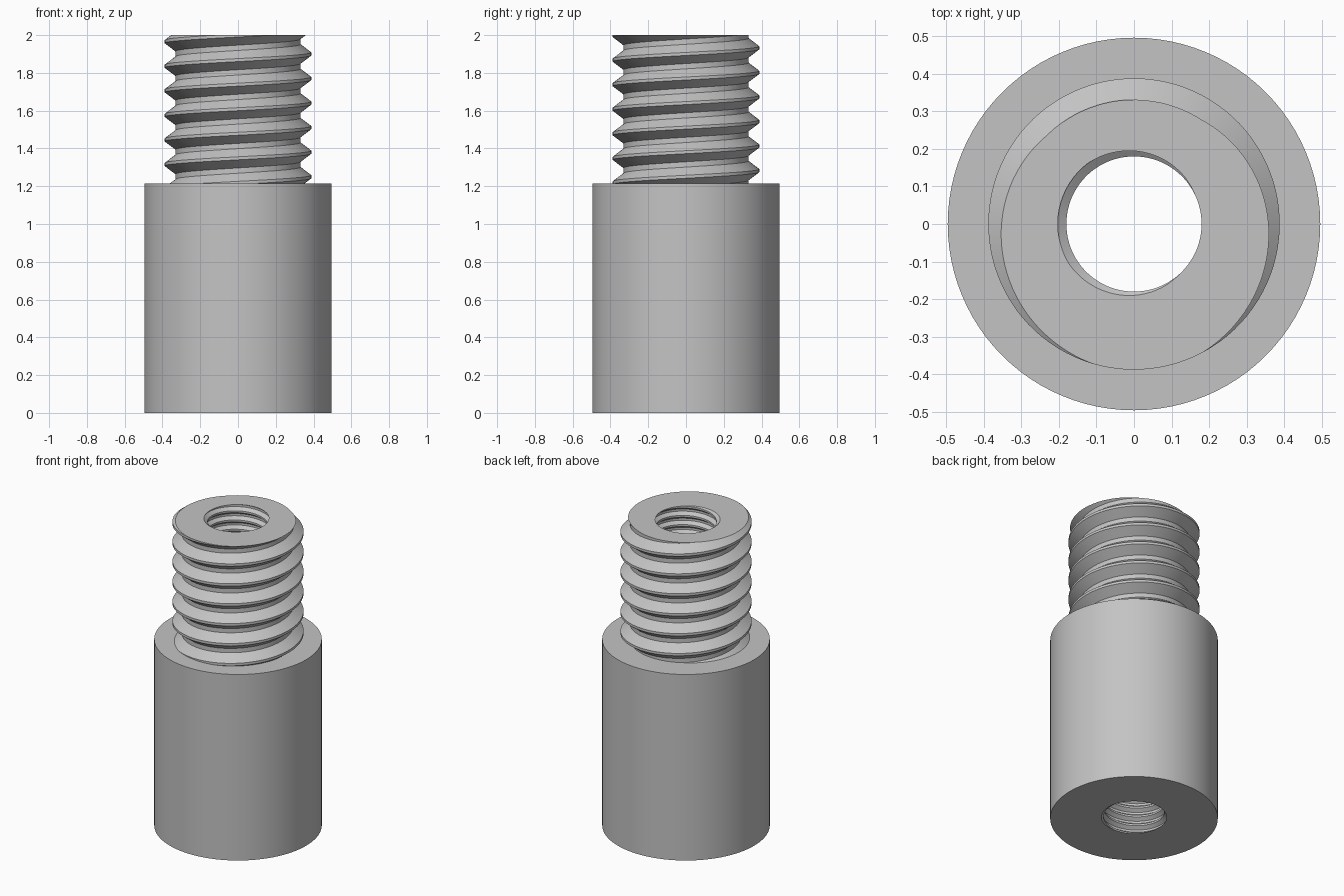
import bpy, bmesh
from math import cos, sin, tau, ceil, radians
from mathutils import Matrix, Vector

cube = bpy.data.objects.get("Cube")
if cube:
    bpy.data.objects.remove(cube)

HEIGHT, SHOULDER, BODY_RADIUS = 2.0, 1.215, 0.496
SIDES = 96


def material(name, rgb):
    mat = bpy.data.materials.new(name)
    mat.use_nodes = True
    mat.diffuse_color = (*rgb, 1)
    mat.node_tree.nodes["Principled BSDF"].inputs["Base Color"].default_value = (*rgb, 1)
    return mat


def clip(bm, z, direction):
    geom = bm.verts[:] + bm.edges[:] + bm.faces[:]
    bmesh.ops.bisect_plane(bm, geom=geom, dist=1e-5, plane_co=(0, 0, z),
                           plane_no=(0, 0, direction), clear_outer=True)


def add_thread(bm, pitch, wide, narrow, wide_flat, narrow_flat, bottom, angle):
    """Right-hand helical surface whose widest point meets the top at angle."""
    flank = (pitch - wide_flat - narrow_flat) / 2
    profile = [(-wide_flat / 2, wide), (wide_flat / 2, wide),
               (wide_flat / 2 + flank, narrow),
               (wide_flat / 2 + flank + narrow_flat, narrow),
               (pitch - wide_flat / 2, wide)]
    turns = ceil((HEIGHT - bottom) / pitch) + 4
    previous = None
    for step in range(turns * SIDES + 1):
        t = step / SIDES
        a = angle + tau * t
        z = HEIGHT + pitch * (t - turns + 2)
        row = [bm.verts.new((r * cos(a), r * sin(a), z + dz)) for dz, r in profile]
        if previous:
            for i in range(len(profile) - 1):
                bm.faces.new((previous[i], row[i], row[i + 1], previous[i + 1]))
        previous = row
    bmesh.ops.remove_doubles(bm, verts=bm.verts[:], dist=1e-5)
    clip(bm, HEIGHT, 1)
    clip(bm, bottom, -1)


def fill_ring(bm, z):
    edges = [e for e in bm.edges if e.is_boundary
             and all(abs(v.co.z - z) < 1e-4 for v in e.verts)]
    bmesh.ops.triangle_fill(bm, edges=edges, use_beauty=True, normal=Vector((0, 0, 1)))


bm = bmesh.new()
# Outer thread on the stud, then the threaded bore through the full height
add_thread(bm, 0.13, 0.388, 0.331, 0.016, 0.028, SHOULDER, radians(-84))
add_thread(bm, 0.06, 0.203, 0.18, 0.014, 0.012, 0, radians(170))
bmesh.ops.remove_doubles(bm, verts=bm.verts[:], dist=1e-4)
# Plain cylindrical body wall
bmesh.ops.create_cone(bm, cap_ends=False, segments=SIDES, radius1=BODY_RADIUS,
                      radius2=BODY_RADIUS, depth=SHOULDER,
                      matrix=Matrix.Translation((0, 0, SHOULDER / 2)))
# Flat underside, shoulder and top
for level in (0, SHOULDER, HEIGHT):
    fill_ring(bm, level)
bmesh.ops.recalc_face_normals(bm, faces=bm.faces[:])

mesh = bpy.data.meshes.new("threaded_spacer")
bm.to_mesh(mesh)
bm.free()
mesh.materials.append(material("plain grey", (0.55, 0.55, 0.55)))
spacer = bpy.data.objects.new("threaded_spacer", mesh)
bpy.context.collection.objects.link(spacer)
bpy.ops.object.select_all(action="DESELECT")
spacer.select_set(True)
bpy.context.view_layer.objects.active = spacer
bpy.ops.object.shade_smooth_by_angle(angle=radians(30))
